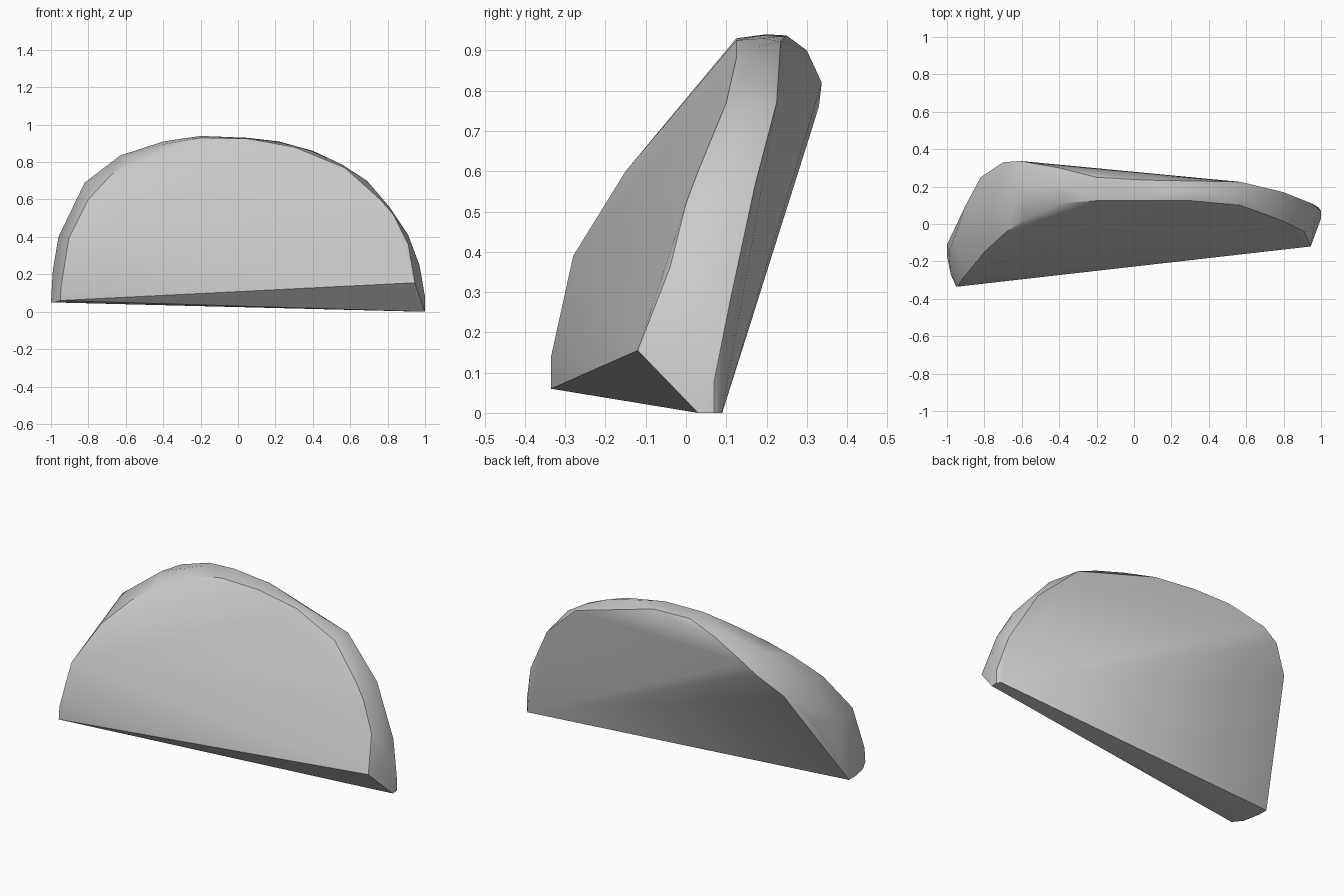
import bpy, bmesh

# Rim of the sloping front face, left to right
front_rim = [(-.95, -.335, .06), (-.945, -.335, .14), (-.905, -.28, .39), (-.8, -.15, .60),
             (-.68, -.04, .73), (-.57, .03, .81), (-.4, .11, .895), (-.2, .125, .93),
             (.05, .125, .925), (.3, .125, .88), (.57, .10, .77), (.76, .03, .60),
             (.83, 0, .52), (.91, -.04, .36), (.945, -.12, .155)]
# Widest line around the edge
middle_rim = [(-.98, -.27, .05), (-1, -.17, .05), (-.99, -.15, .22), (-.96, -.07, .40),
              (-.82, .08, .69), (-.63, .18, .835), (-.4, .22, .91), (-.2, .2, .94),
              (.05, .19, .93), (.22, .18, .91), (.4, .17, .86), (.56, .16, .785),
              (.69, .13, .70), (.81, .09, .56), (.91, .05, .41), (.97, .03, .25), (1, .03, 0)]
# Rim of the back face
back_rim = [(-1, -.11, .05), (-.96, -.03, .25), (-.9, .10, .46), (-.82, .25, .64),
            (-.7, .33, .76), (-.61, .337, .82), (-.4, .30, .90), (-.2, .25, .937),
            (.05, .235, .922), (.57, .225, .77), (.8, .17, .56), (.95, .11, .28),
            (1, .07, .08), (1, .07, 0), (.985, .09, 0)]

# Skin the three rims into one faceted solid
bm = bmesh.new()
for p in front_rim + middle_rim + back_rim:
    bm.verts.new(p)
hull = bmesh.ops.convex_hull(bm, input=bm.verts)
unused = {e for e in hull["geom_interior"] + hull["geom_unused"] if isinstance(e, bmesh.types.BMVert)}
bmesh.ops.delete(bm, geom=list(unused), context='VERTS')
bmesh.ops.recalc_face_normals(bm, faces=bm.faces)
mesh = bpy.data.meshes.new("half_dome_slab")
bm.to_mesh(mesh)
bm.free()
slab = bpy.data.objects.new("half_dome_slab", mesh)
bpy.context.collection.objects.link(slab)
bpy.context.view_layer.objects.active = slab
slab.select_set(True)
bpy.ops.object.shade_smooth_by_angle(angle=0.5)
